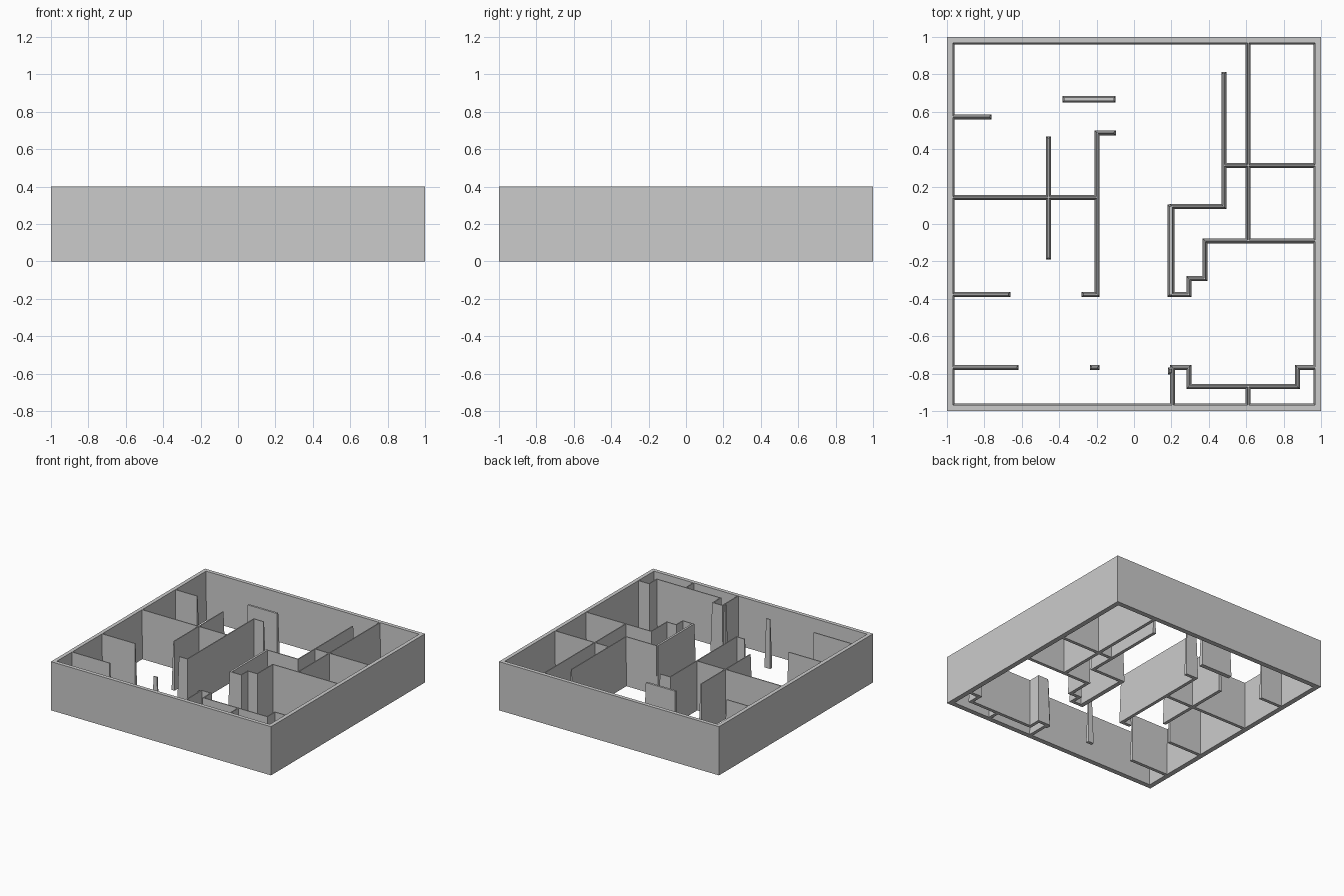
import bpy

HEIGHT = 0.4      # all walls are equally tall
HALF = 0.0135     # half thickness of a partition at its foot
DRAFT = 0.0095    # how far each partition face leans in towards the top
EDGE = 0.98       # runs that meet the outer wall stop inside it

cube = bpy.data.objects.get("Cube")
if cube:
    bpy.data.objects.remove(cube, do_unlink=True)

grey = bpy.data.materials.new("light_grey")
grey.use_nodes = True
colour = (0.6, 0.6, 0.6, 1)
grey.diffuse_color = colour
grey.node_tree.nodes["Principled BSDF"].inputs["Base Color"].default_value = colour


def make_object(name, verts, faces):
    mesh = bpy.data.meshes.new(name)
    mesh.from_pydata(verts, [], faces)
    mesh.materials.append(grey)
    obj = bpy.data.objects.new(name, mesh)
    bpy.context.collection.objects.link(obj)
    return obj


def square(reach, z):
    return [(-reach, -reach, z), (reach, -reach, z), (reach, reach, z), (-reach, reach, z)]


def make_outer_wall():
    """Square ring: upright outside, slightly leaning inside."""
    inner = 0.959
    verts = (square(1, 0) + square(1, HEIGHT)
             + square(inner + DRAFT, HEIGHT) + square(inner, 0))
    faces = []
    for ring in range(4):
        nxt = (ring + 1) % 4
        for i in range(4):
            j = (i + 1) % 4
            faces.append((ring * 4 + i, ring * 4 + j, nxt * 4 + j, nxt * 4 + i))
    make_object("outer_wall", verts, faces)


def make_partition(name, points, half=HALF):
    """Tapered wall pieces along a path; each piece covers its corner points."""
    verts, faces = [], []
    for (ax, ay), (bx, by) in zip(points, points[1:]):
        x0, x1 = min(ax, bx) - half, max(ax, bx) + half
        y0, y1 = min(ay, by) - half, max(ay, by) + half
        base = len(verts)
        for z, d in ((0, 0), (HEIGHT, DRAFT)):
            verts += [(x0 + d, y0 + d, z), (x1 - d, y0 + d, z),
                      (x1 - d, y1 - d, z), (x0 + d, y1 - d, z)]
        quads = [(3, 2, 1, 0), (4, 5, 6, 7)]
        quads += [(i, (i + 1) % 4, (i + 1) % 4 + 4, i + 4) for i in range(4)]
        faces += [tuple(base + k for k in q) for q in quads]
    make_object(name, verts, faces)


make_outer_wall()

# Left-hand stubs and cross walls in plan
make_partition("back_stub", [(-EDGE, 0.573), (-0.775, 0.573)])
make_partition("west_cross_wall", [(-EDGE, 0.142), (-0.197, 0.142)])
make_partition("west_divider", [(-0.457, 0.455), (-0.457, -0.177)])
make_partition("middle_stub", [(-EDGE, -0.377), (-0.674, -0.377)])
make_partition("front_stub", [(-EDGE, -0.768), (-0.63, -0.768)])
make_partition("post", [(-0.223, -0.768), (-0.198, -0.768)])

# Central corridor
make_partition("corridor_wall", [(-0.111, 0.487), (-0.197, 0.487),
                                 (-0.197, -0.377), (-0.266, -0.377)])
make_partition("thick_screen", [(-0.365, 0.667), (-0.116, 0.667)], 0.018)

# Right-hand rooms
make_partition("thick_corridor_wall", [(0.198, 0.085), (0.198, -0.371)], 0.018)
make_partition("long_room_wall", [(0.48, 0.8), (0.48, 0.094), (0.203, 0.094)])
make_partition("stepped_wall", [(0.207, -0.377), (0.293, -0.377), (0.293, -0.292),
                                (0.379, -0.292), (0.379, -0.09), (EDGE, -0.09)])
make_partition("east_divider", [(0.61, -0.09), (0.61, EDGE)])
make_partition("east_cross_wall", [(0.48, 0.313), (EDGE, 0.313)])

# Recessed front strip
make_partition("front_return", [(0.207, -EDGE), (0.207, -0.768)])
make_partition("front_return_jog", [(0.194, -0.79), (0.194, -0.78)])
make_partition("front_recess", [(0.207, -0.768), (0.293, -0.768), (0.293, -0.868),
                                (0.873, -0.868), (0.873, -0.768), (EDGE, -0.768)])
make_partition("front_divider", [(0.61, -EDGE), (0.61, -0.868)])
